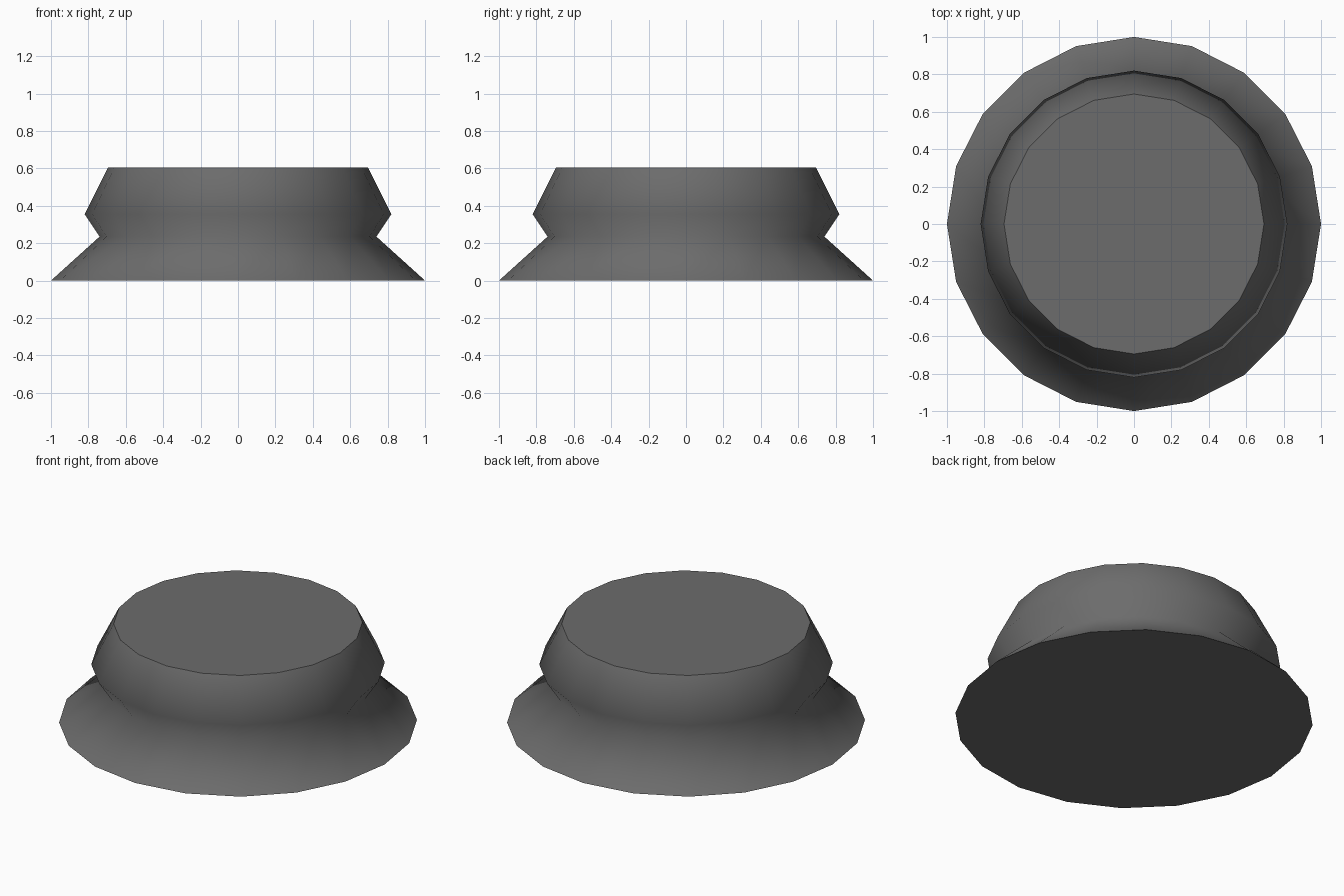
import bpy
import bmesh
from math import cos, sin, tau

default = bpy.data.objects.get("Cube")
if default:
    bpy.data.objects.remove(default, do_unlink=True)

SIDES = 20
# Radius and height of each ring: foot, waist, bulge, rim
PROFILE = [(1.0, 0.0), (0.74, 0.235), (0.82, 0.355), (0.695, 0.605)]

# Dark grey material
grey = bpy.data.materials.new("dark_grey")
grey.use_nodes = True
colour = (0.15, 0.15, 0.15, 1)
grey.diffuse_color = colour
grey.node_tree.nodes["Principled BSDF"].inputs["Base Color"].default_value = colour

# Flared pedestal body, turned from the profile
bm = bmesh.new()
rings = [[bm.verts.new((r * cos(tau * i / SIDES), r * sin(tau * i / SIDES), z))
          for i in range(SIDES)] for r, z in PROFILE]
for low, high in zip(rings, rings[1:]):
    for i in range(SIDES):
        j = (i + 1) % SIDES
        bm.faces.new((low[i], low[j], high[j], high[i])).smooth = True

# Flat underside and top, with crisp rims
for cap in (bm.faces.new(rings[0][::-1]), bm.faces.new(rings[-1])):
    for edge in cap.edges:
        edge.smooth = False

mesh = bpy.data.meshes.new("pedestal")
bm.to_mesh(mesh)
bm.free()
mesh.materials.append(grey)
pedestal = bpy.data.objects.new("pedestal", mesh)
bpy.context.collection.objects.link(pedestal)
